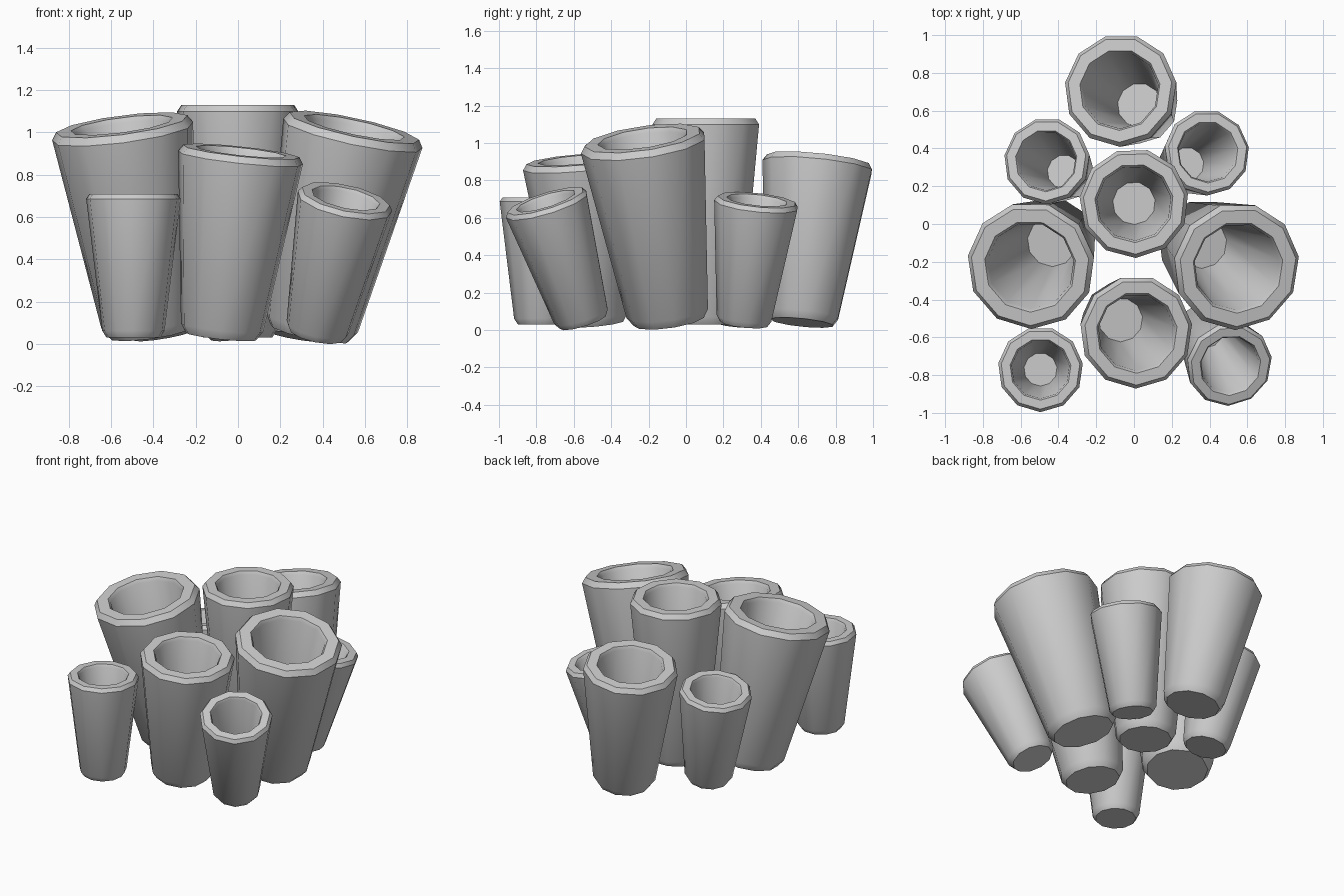
import bpy, bmesh, math
from mathutils import Vector

if "Cube" in bpy.data.objects:
    bpy.data.objects.remove(bpy.data.objects["Cube"])

SIDES = 11

# Tapered, thick-walled cup with softened rim and foot, leaning from foot to rim
def cup(name, foot, top, r, turn=0):
    foot, top = Vector(foot), Vector(top)
    axis = top - foot
    h = axis.length
    rot = Vector((0, 0, 1)).rotation_difference(axis)
    b = 0.66 * r                      # foot radius
    e = 0.07 * r                      # edge softening
    profile = [(b - 1.3 * e, 0), (b, 2 * e), (r, h - 1.5 * e), (r - e, h),
               (0.72 * r, h), (0.68 * r, h - e), (0.39 * r, 0.3 * r)]
    bm = bmesh.new()
    rings = []
    for pr, pz in profile:
        ring = []
        for i in range(SIDES):
            a = math.radians(turn) + math.tau * i / SIDES
            p = rot @ Vector((pr * math.cos(a), pr * math.sin(a), pz)) + foot
            ring.append(bm.verts.new(p))
        rings.append(ring)
    for lo, hi in zip(rings, rings[1:]):
        for i in range(SIDES):
            j = (i + 1) % SIDES
            bm.faces.new((lo[i], lo[j], hi[j], hi[i]))
    bm.faces.new(rings[0][::-1])
    bm.faces.new(rings[-1])
    mesh = bpy.data.meshes.new(name)
    bm.to_mesh(mesh)
    bm.free()
    ob = bpy.data.objects.new(name, mesh)
    bpy.context.collection.objects.link(ob)
    bpy.ops.object.select_all(action='DESELECT')
    ob.select_set(True)
    bpy.context.view_layer.objects.active = ob
    bpy.ops.object.shade_smooth_by_angle(angle=math.radians(36))

# Tall cups
cup("centre_cup", (0, 0.11, 0.03), (0, 0.11, 1.13), 0.29, 10)
cup("left_cup", (-0.42, -0.08, 0.05), (-0.55, -0.225, 1.035), 0.34, 8)
cup("right_cup", (0.34, -0.09, 0.05), (0.55, -0.23, 1.025), 0.34, 8)
cup("front_cup", (-0.08, -0.50, 0.035), (0.015, -0.575, 0.91), 0.30, 8)
cup("back_cup", (0.04, 0.62, 0.04), (-0.075, 0.71, 0.91), 0.30, 8)

# Short cups
cup("front_left_cup", (-0.495, -0.77, 0.03), (-0.495, -0.77, 0.71), 0.226, 8)
cup("front_right_cup", (0.37, -0.55, 0.045), (0.51, -0.75, 0.69), 0.23, 8)
cup("back_left_cup", (-0.36, 0.27, 0.035), (-0.465, 0.335, 0.70), 0.23, 8)
cup("back_right_cup", (0.27, 0.31, 0.035), (0.39, 0.38, 0.695), 0.228, 8)
